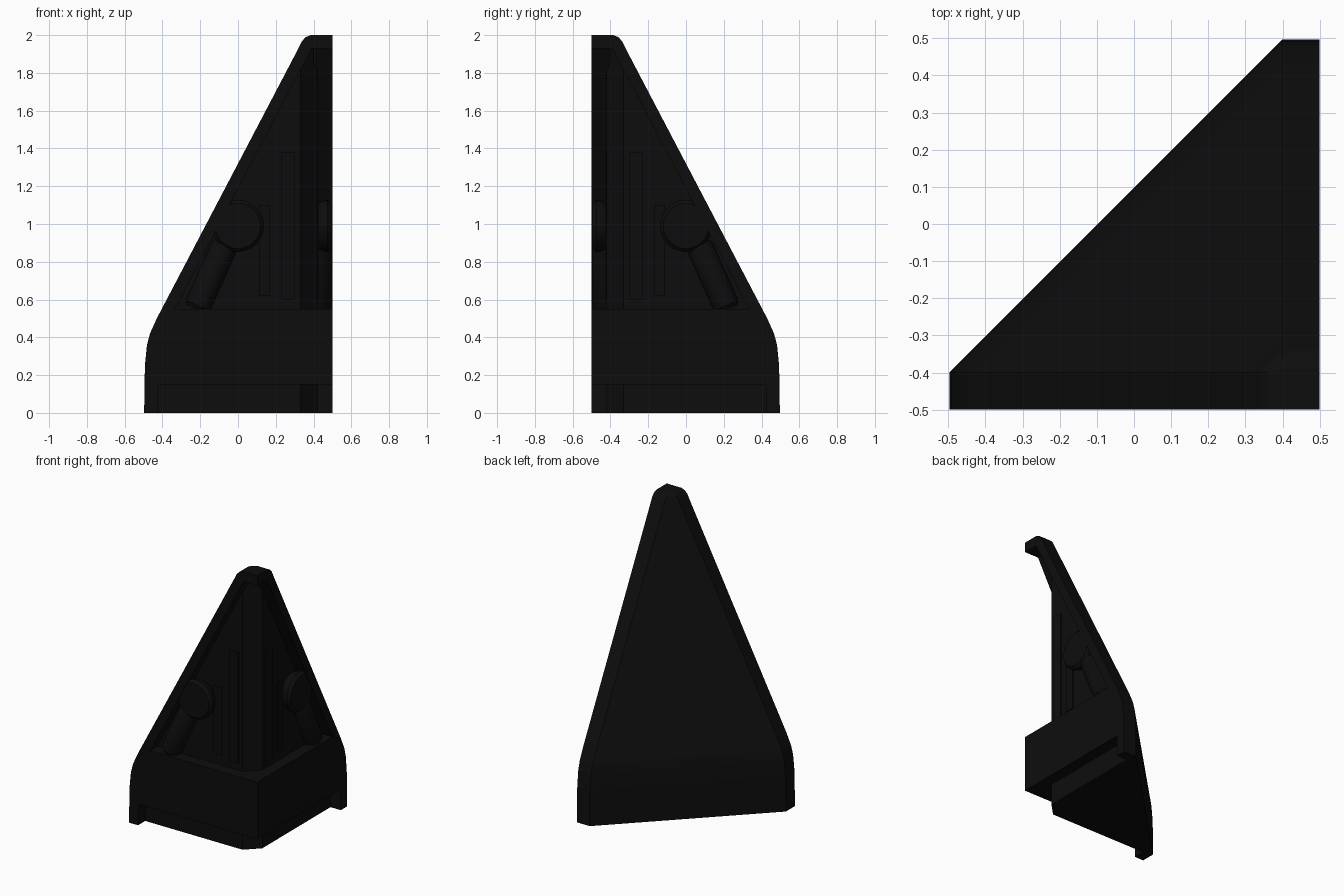
import bpy, bmesh, math
from mathutils import Matrix, Vector

if "Cube" in bpy.data.objects:
    bpy.data.objects.remove(bpy.data.objects["Cube"])

mat = bpy.data.materials.new("matte_black")
mat.diffuse_color = (0.004, 0.004, 0.004, 1)
mat.use_nodes = True
mat.node_tree.nodes["Principled BSDF"].inputs["Base Color"].default_value = mat.diffuse_color

# reflection across the diagonal: (x, y) -> (-y, -x)
SWAP = Matrix(((0, -1, 0, 0), (-1, 0, 0, 0), (0, 0, 1, 0), (0, 0, 0, 1)))

# left edge of the sloped outline: (z, x)
OUTLINE = [(0, -.497), (.25, -.493), (.36, -.482), (.42, -.466), (.5, -.43),
           (1.93, .32), (1.97, .34), (1.99, .36), (2, .385)]


def edge(z):
    for (z0, x0), (z1, x1) in zip(OUTLINE, OUTLINE[1:]):
        if z <= z1:
            return x0 + (x1 - x0) * (z - z0) / (z1 - z0)
    return OUTLINE[-1][1]


def finish(name, bm, swap=False, smooth=False):
    if swap:
        bm.transform(SWAP)
    bmesh.ops.recalc_face_normals(bm, faces=bm.faces)
    me = bpy.data.meshes.new(name)
    bm.to_mesh(me)
    bm.free()
    me.materials.append(mat)
    ob = bpy.data.objects.new(name, me)
    bpy.context.collection.objects.link(ob)
    if smooth:
        bpy.ops.object.select_all(action='DESELECT')
        ob.select_set(True)
        bpy.context.view_layer.objects.active = ob
        bpy.ops.object.shade_smooth_by_angle(angle=math.radians(35))
    return ob


def loft(name, section, z0, z1, swap=False):
    """Stack a section along the sloped outline between two heights."""
    zs = [z0] + [z for z, _ in OUTLINE if z0 < z < z1] + [z1]
    bm = bmesh.new()
    rings = [[bm.verts.new((x, y, z)) for x, y in section(edge(z))] for z in zs]
    for a, b in zip(rings, rings[1:]):
        for i in range(len(a)):
            j = (i + 1) % len(a)
            bm.faces.new((a[i], a[j], b[j], b[i]))
    bm.faces.new(rings[0])
    bm.faces.new(rings[-1])
    return finish(name, bm, swap)


def full(s):
    return [(s, -.5), (s, -.4), (.4, -s), (.5, -s), (.5, -.5)]


def recessed(s):
    return [(s, -.42), (s, -.4), (.4, -s), (.42, -s), (.42, -.33), (.33, -.42)]


def rail(s):
    return [(s, -.5), (s + .07, -.5), (s + .07, -.4), (s, -.4)]


def lathe(name, profile, place, n, swap):
    """Turn a (radius, height) profile round z, then place it."""
    bm = bmesh.new()
    rings = [[bm.verts.new((r * math.cos(2 * math.pi * k / n),
                            r * math.sin(2 * math.pi * k / n), h))
              for k in range(n)] for r, h in profile]
    for a, b in zip(rings, rings[1:]):
        for i in range(n):
            j = (i + 1) % n
            bm.faces.new((a[i], a[j], b[j], b[i]))
    bm.faces.new(rings[0])
    bm.faces.new(rings[-1])
    bm.transform(place)
    return finish(name, bm, swap, True)


def panel(name, x0, x1, z0, z1, depth, swap):
    bm = bmesh.new()
    bmesh.ops.create_cube(bm, size=1, matrix=Matrix.Translation(
        ((x0 + x1) / 2, -.42, (z0 + z1) / 2)) @ Matrix.Diagonal(
        (x1 - x0, depth * 2, z1 - z0, 1)))
    return finish(name, bm, swap)


# main masses
loft("sloped_core", recessed, 0, 1.93)
loft("base_block", full, .15, .55)
loft("top_cap", full, 1.93, 2)

# matching details on the two upright sides
for side, swap in (("front", False), ("right", True)):
    loft(side + "_edge_rail", rail, 0, 1.95, swap)

    # round joint boss
    boss = Matrix.Translation((0, -.41, .99)) @ Matrix.Rotation(math.pi / 2, 4, 'X')
    lathe(side + "_joint_boss", [(.115, 0), (.138, .05), (.138, .065), (.12, .085)],
          boss, 24, swap)

    # strut running down from the boss
    a, b = Vector((-.06, -.425, .91)), Vector((-.22, -.425, .55))
    length = (b - a).length
    turn = (b - a).to_track_quat('Z', 'Y').to_matrix().to_4x4()
    lathe(side + "_strut", [(.05, 0), (.07, .04), (.07, length - .02), (.055, length)],
          Matrix.Translation(a) @ turn, 16, swap)

    # thin raised wall panels
    panel(side + "_short_panel", .11, .17, .62, 1.1, .008, swap)
    panel(side + "_tall_panel", .23, .30, .6, 1.38, .008, swap)
